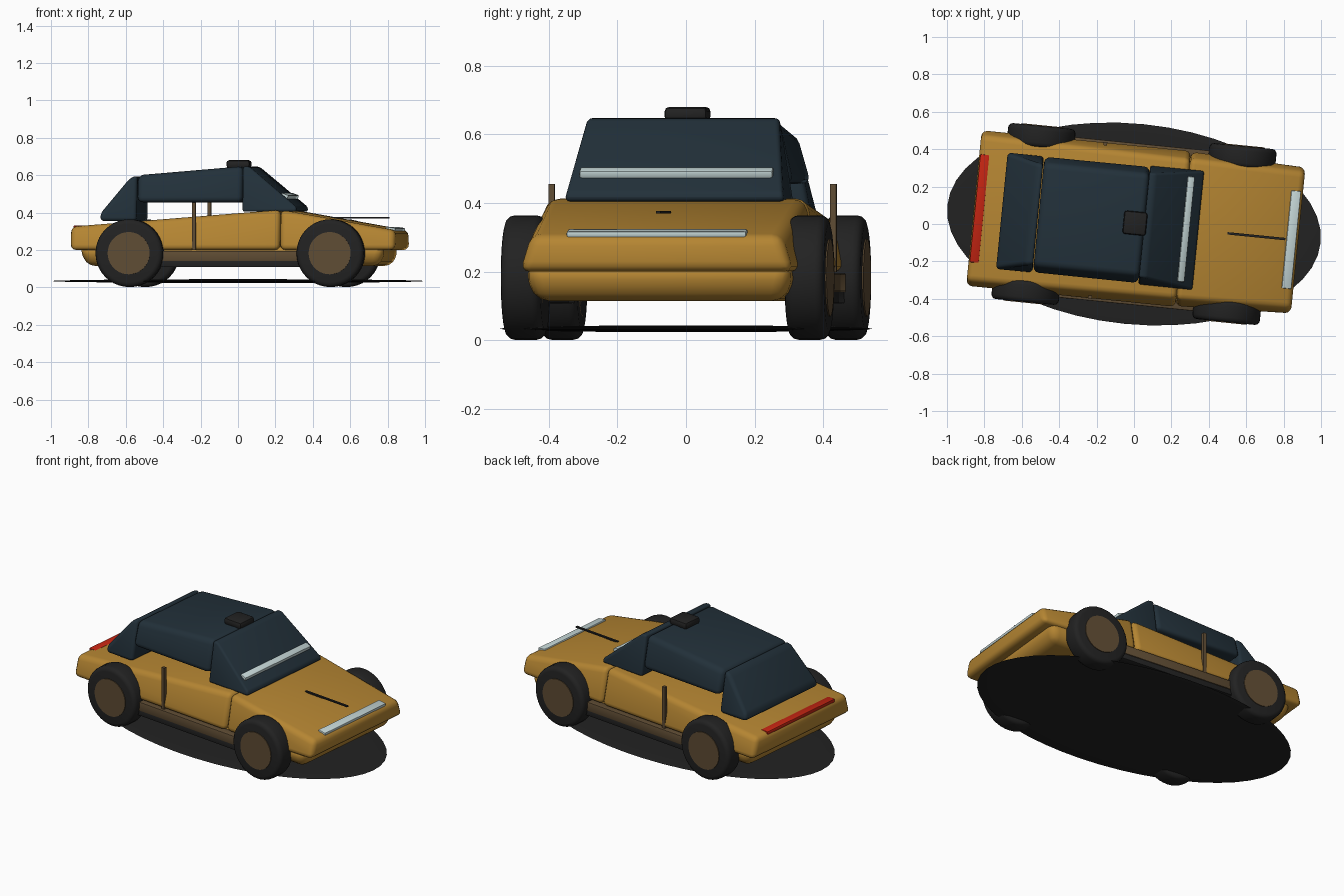
import bpy, bmesh, math
from mathutils import Matrix

if "Cube" in bpy.data.objects:
    bpy.data.objects.remove(bpy.data.objects["Cube"])

YAW = Matrix.Rotation(math.radians(-5.7), 4, 'Z')   # the car stands slightly turned


def material(name, rgb):
    m = bpy.data.materials.new(name)
    m.diffuse_color = (*rgb, 1)
    m.use_nodes = True
    m.node_tree.nodes["Principled BSDF"].inputs["Base Color"].default_value = m.diffuse_color
    return m


GOLD = material("gold_paint", (0.46, 0.235, 0.032))
NAVY = material("dark_glass", (0.016, 0.030, 0.042))
BLACK = material("black_rubber", (0.016, 0.016, 0.016))
BROWN = material("brown_metal", (0.115, 0.073, 0.034))
PALE = material("pale_light", (0.56, 0.68, 0.68))
RED = material("red_light", (0.55, 0.018, 0.006))


def finish(name, bm, mat, bevel=0.0, segments=3):
    """Turn a bmesh into a shaded object with rounded edges."""
    bmesh.ops.recalc_face_normals(bm, faces=bm.faces)
    if bevel:
        sharp = [e for e in bm.edges if e.calc_face_angle(0) > 0.3]
        bmesh.ops.bevel(bm, geom=sharp, offset=bevel, segments=segments,
                        profile=0.5, affect='EDGES', clamp_overlap=True)
    bm.transform(YAW)
    me = bpy.data.meshes.new(name)
    bm.to_mesh(me)
    bm.free()
    me.materials.append(mat)
    ob = bpy.data.objects.new(name, me)
    bpy.context.collection.objects.link(ob)
    bpy.ops.object.select_all(action='DESELECT')
    bpy.context.view_layer.objects.active = ob
    ob.select_set(True)
    bpy.ops.object.shade_smooth_by_angle(angle=math.radians(40))
    return ob


def block(name, profile, mat, bevel):
    """Side profile of (length, height, half width) points, spanned across the car."""
    bm = bmesh.new()
    left = [bm.verts.new((u, w, z)) for u, z, w in profile]
    right = [bm.verts.new((u, -w, z)) for u, z, w in profile]
    bm.faces.new(left)
    bm.faces.new(right[::-1])
    n = len(profile)
    for i in range(n):
        j = (i + 1) % n
        bm.faces.new((left[j], left[i], right[i], right[j]))
    return finish(name, bm, mat, bevel)


def box(name, loc, size, mat, bevel=0.0, tilt=0.0):
    bm = bmesh.new()
    bmesh.ops.create_cube(bm, size=1, matrix=Matrix.Translation(loc)
                          @ Matrix.Rotation(tilt, 4, 'Y') @ Matrix.Diagonal((*size, 1)))
    return finish(name, bm, mat, bevel, 2)


def disc(name, loc, radius, depth, mat, bevel):
    bm = bmesh.new()
    bmesh.ops.create_cone(bm, cap_ends=True, segments=40, radius1=radius, radius2=radius, depth=depth,
                          matrix=Matrix.Translation(loc) @ Matrix.Rotation(math.pi / 2, 4, 'X'))
    return finish(name, bm, mat, bevel)


# Painted body: lower tub, rear and middle shell, sloping hood
block("lower_body", [(-.82, .22, .395), (.83, .22, .395), (.80, .115, .37), (-.78, .115, .37)], GOLD, .045)
block("upper_body", [(-.86, .20, .425), (.265, .20, .425), (.265, .415, .375), (-.86, .325, .39)], GOLD, .03)
block("hood", [(.265, .20, .42), (.882, .20, .40), (.882, .305, .365), (.265, .415, .378)], GOLD, .03)

# Cabin: rear window, roof floating above the body, windshield
block("rear_window", [(-.71, .355, .315), (-.515, .355, .315), (-.515, .60, .27), (-.555, .585, .27),
                      (-.71, .395, .31)], NAVY, .022)
block("roof", [(-.512, .455, .318), (.055, .455, .318), (.055, .648, .275), (-.512, .60, .275)], NAVY, .03)
block("windshield", [(.055, .405, .32), (.345, .405, .32), (.345, .43, .318), (.09, .645, .28),
                     (.055, .648, .28)], NAVY, .022)
box("roof_pod", (.005, .005, .659), (.125, .125, .042), BLACK, .014)

# Light bars and hood rod
box("windshield_bar", (.277, 0, .487), (.04, .565, .026), PALE, .006, math.radians(20))
box("front_light", (.845, 0, .312), (.052, .525, .018), PALE, .005, math.radians(8))
box("rear_light", (-.83, 0, .32), (.05, .58, .022), RED, .005)
box("hood_rod", (.658, 0, .373), (.31, .013, .008), BLACK)

# Sides: sills, door posts, wheels
for s, side in ((1, "left"), (-1, "right")):
    box(f"{side}_sill", (0, s * .40, .168), (.80, .062, .055), BROWN, .004)
    box(f"{side}_lower_sill", (0, s * .395, .128), (.80, .062, .04), BLACK, .004)
    box(f"{side}_door_post", (-.195, s * .412, .327), (.02, .018, .256), BROWN)
    for u, end in ((.54, "front"), (-.54, "rear")):
        disc(f"{side}_{end}_tyre", (u, s * .415, .183), .181, .115, BLACK, .025)
        disc(f"{side}_{end}_hub", (u, s * .417, .183), .113, .119, BROWN, 0)

# Thin dark oval beneath the car
bm = bmesh.new()
bmesh.ops.create_uvsphere(bm, u_segments=48, v_segments=16, radius=1,
                          matrix=Matrix.Translation((0, 0, .034)) @ Matrix.Diagonal((1.003, .536, .010, 1)))
finish("base_oval", bm, BLACK)
